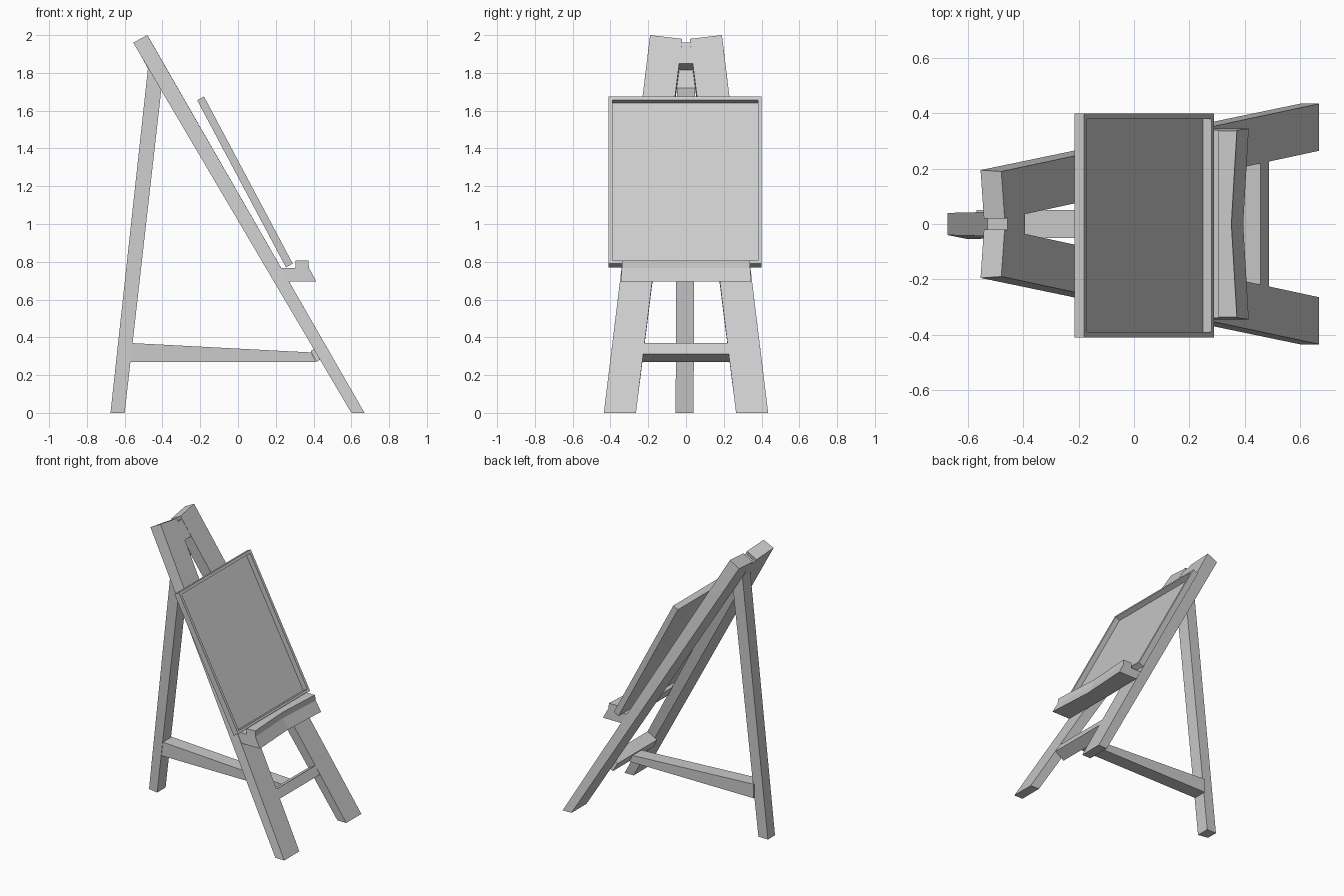
import bpy
import bmesh

cube = bpy.data.objects.get("Cube")
if cube:
    bpy.data.objects.remove(cube, do_unlink=True)

grey = bpy.data.materials.new("plain grey")
grey.use_nodes = True
colour = (0.6, 0.6, 0.6, 1)
grey.diffuse_color = colour
grey.node_tree.nodes["Principled BSDF"].inputs["Base Color"].default_value = colour


def finish(name, bm):
    bmesh.ops.recalc_face_normals(bm, faces=bm.faces)
    mesh = bpy.data.meshes.new(name)
    bm.to_mesh(mesh)
    bm.free()
    mesh.materials.append(grey)
    obj = bpy.data.objects.new(name, mesh)
    bpy.context.collection.objects.link(obj)
    return obj


def loft(name, rings):
    """Skin matching rings of points and cap both ends."""
    bm = bmesh.new()
    loops = [[bm.verts.new(p) for p in ring] for ring in rings]
    n = len(loops[0])
    for a, b in zip(loops, loops[1:]):
        for i in range(n):
            j = (i + 1) % n
            bm.faces.new((a[i], a[j], b[j], b[i]))
    bm.faces.new(loops[0])
    bm.faces.new(loops[-1])
    return finish(name, bm)


def inner(z):
    """Half of the gap between the splayed front legs at a height."""
    return 0.265 - 0.1225 * z


def between_legs(name, profile):
    return loft(name, [[(x, s * inner(z), z) for x, z in profile] for s in (-1, 1)])


# Splayed front legs, cut flat at the floor and square at the top
for side, s in (("left", 1), ("right", -1)):
    foot = [(0.67, s * 0.265, 0), (0.67, s * 0.435, 0),
            (0.60, s * 0.435, 0), (0.60, s * 0.265, 0)]
    head = [(-0.468, s * 0.02, 1.98), (-0.48, s * 0.19, 2.0),
            (-0.555, s * 0.195, 1.96), (-0.543, s * 0.02, 1.94)]
    loft("front_leg_" + side, [foot, head])

# Head block and crossbar filling the gap between the front legs
between_legs("head_block", [(-0.395, 1.85), (-0.458, 1.96), (-0.53, 1.92), (-0.47, 1.81)])
between_legs("crossbar", [(0.457, 0.37), (0.488, 0.312), (0.415, 0.27), (0.385, 0.328)])

# Rear leg ending against the back of the front legs
loft("rear_leg", [
    [(-0.60, -0.055, 0), (-0.60, 0.04, 0), (-0.675, 0.04, 0), (-0.675, -0.04, 0)],
    [(-0.405, -0.048, 1.72), (-0.405, 0.048, 1.72), (-0.475, 0.045, 1.84), (-0.475, -0.045, 1.84)],
])

# Tapered brace from the rear leg to the crossbar
loft("brace", [[(x, y, z) for x, z in ((-0.57, 0.27), (0.413, 0.27), (0.387, 0.32), (-0.57, 0.37))]
               for y in (-0.05, 0.05)])

# Tray with a raised lip, bowed slightly inward at the middle
tray = [(0.225, 0.767), (0.305, 0.767), (0.305, 0.807), (0.372, 0.807),
        (0.376, 0.767), (0.415, 0.695), (0.265, 0.695)]
loft("tray", [[(x - bow * (x > 0.35), y * (1 - 0.2 * (z - 0.695)), z) for x, z in tray]
              for y, bow in ((-0.345, 0), (0, 0.02), (0.345, 0))])

# Leaning board with a deep recessed front panel
board = [(0.29, 0.79), (-0.18, 1.675), (-0.216, 1.655), (0.254, 0.77)]
bm = bmesh.new()
a, b = [[bm.verts.new((x, y, z)) for x, z in board] for y in (-0.41, 0.40)]
bm.faces.new(a)
bm.faces.new(b)
sides = [bm.faces.new((a[i], a[(i + 1) % 4], b[(i + 1) % 4], b[i])) for i in range(4)]
bmesh.ops.recalc_face_normals(bm, faces=bm.faces)
bmesh.ops.inset_region(bm, faces=[sides[0]], thickness=0.028)
offset = sides[0].normal * -0.036
bmesh.ops.inset_region(bm, faces=[sides[0]], thickness=0.0, depth=0.0)
bmesh.ops.translate(bm, verts=sides[0].verts, vec=offset)
finish("board", bm)
